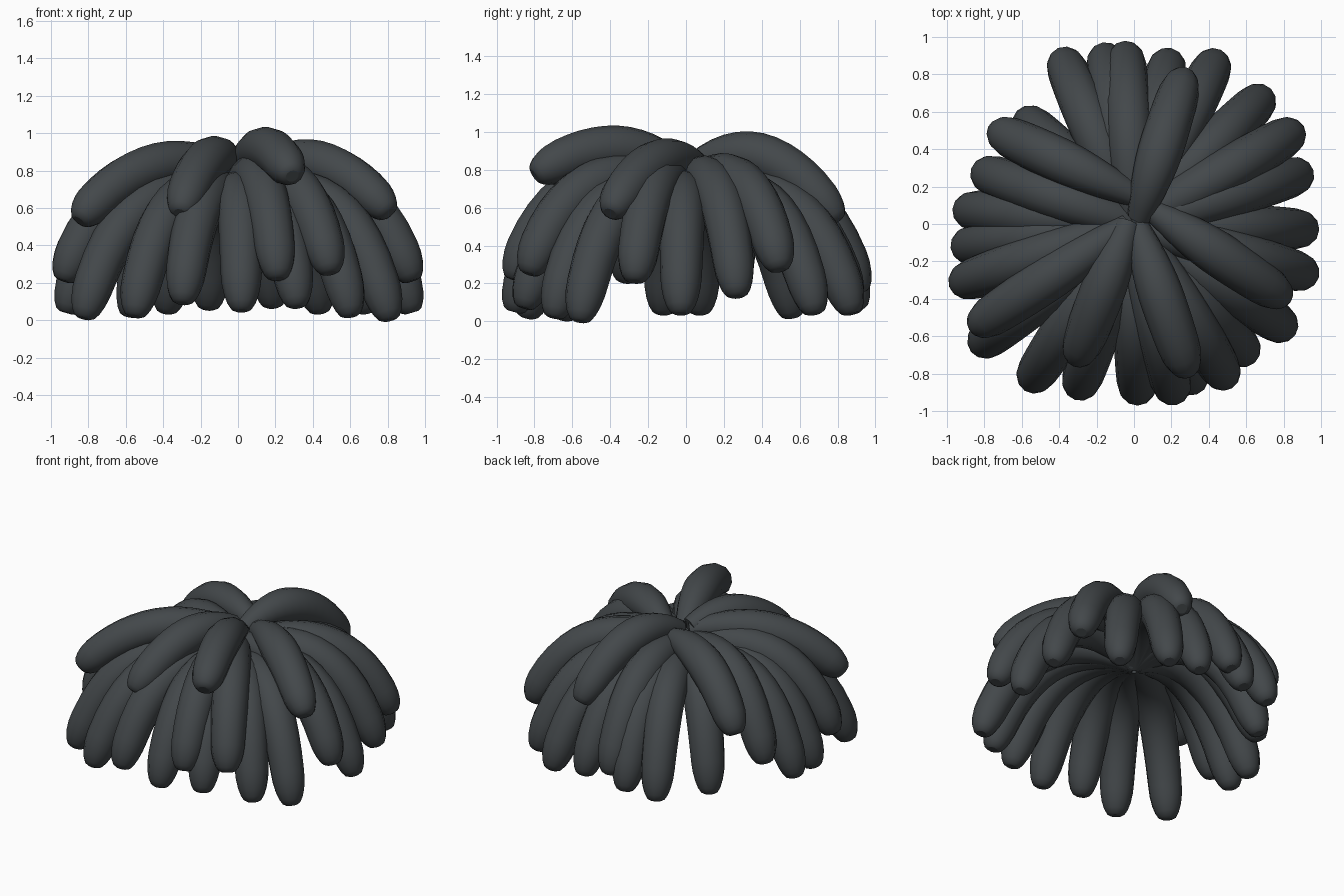
import bpy, bmesh, math
from mathutils import Vector

if "Cube" in bpy.data.objects:
    bpy.data.objects.remove(bpy.data.objects["Cube"])

SIDES, RINGS, RADIUS = 12, 18, 0.121

mat = bpy.data.materials.new("dark slate grey")
mat.diffuse_color = (0.056, 0.064, 0.069, 1)
mat.use_nodes = True
mat.node_tree.nodes["Principled BSDF"].inputs["Base Color"].default_value = mat.diffuse_color


def width(t, length, root_w):
    """Narrow root, full body, slightly tapered blunt tip."""
    if t < 0.5:
        body = RADIUS * (root_w + (1 - root_w) * math.sin(t / 0.5 * math.pi / 2))
    else:
        body = RADIUS * (1 - 0.16 * ((t - 0.5) / 0.5) ** 2)
    left = (1 - t) * length / 0.12
    if left < 1:
        body *= 0.35 + 0.65 * math.sqrt(max(0, 1 - (1 - left) ** 2))
    return body


def lock(name, root, tip, ctrl_r, ctrl_z, root_w):
    """One drooping tube from the root to the tip, along a bent arc."""
    p0, p2 = Vector(root), Vector(tip)
    p1 = p0.lerp(p2, ctrl_r)
    p1.z = ctrl_z
    out = Vector((p2.x - p0.x, p2.y - p0.y, 0)).normalized()
    side = Vector((-out.y, out.x, 0))
    length = ((p1 - p0).length + (p2 - p1).length + (p2 - p0).length * 2) / 3 * 0.8
    # even steps along the body, finer steps round the tip
    ts = [0.88 * i / (RINGS - 6) for i in range(RINGS - 5)]
    ts += [0.88 + 0.12 * math.sin(i / 5 * math.pi / 2) for i in range(1, 6)]
    bm = bmesh.new()
    rings = []
    for t in ts:
        c = p0 * (1 - t) ** 2 + p1 * 2 * t * (1 - t) + p2 * t * t
        tan = ((p1 - p0) * (1 - t) + (p2 - p1) * t).normalized()
        nor = tan.cross(side)
        r = width(t, length, root_w)
        rings.append([bm.verts.new(c + (side * math.cos(a) + nor * math.sin(a)) * r)
                      for a in (2 * math.pi * k / SIDES for k in range(SIDES))])
    for a, b in zip(rings, rings[1:]):
        for k in range(SIDES):
            j = (k + 1) % SIDES
            bm.faces.new((a[k], a[j], b[j], b[k]))
    bm.faces.new(rings[0][::-1])
    bm.faces.new(rings[-1])
    bmesh.ops.recalc_face_normals(bm, faces=bm.faces)
    for f in bm.faces:
        f.smooth = len(f.verts) == 4
    me = bpy.data.meshes.new(name)
    bm.to_mesh(me)
    bm.free()
    me.materials.append(mat)
    bpy.context.collection.objects.link(bpy.data.objects.new(name, me))


# lower and middle tiers: outermost x, y and lowest z of each lock
lower = [
    (-0.41, 0.95, 0.05), (-0.17, 0.98, 0.07), (-0.05, 0.99, 0.16), (0.20, 0.95, 0.08),
    (0.47, 0.94, 0.05), (0.74, 0.73, 0.05), (0.92, 0.53, 0.28), (0.97, 0.29, 0.14),
    (1.00, -0.03, 0.05), (1.00, -0.29, 0.22), (0.87, -0.60, 0.01), (0.65, -0.75, 0.03),
    (0.53, -0.89, 0.26), (0.34, -0.92, 0.08), (0.23, -0.98, 0.23), (0.02, -0.98, 0.06),
    (-0.32, -0.95, 0.10), (-0.59, -0.90, 0.03), (-0.88, -0.69, 0.02), (-1.00, -0.34, 0.22),
    (-0.99, -0.13, 0.05), (-0.98, 0.08, 0.05), (-0.88, 0.30, 0.20), (-0.63, 0.61, 0.03),
]
for i, (x, y, z) in enumerate(lower):
    r = math.hypot(x, y)
    s = (r - 0.07) / r
    mid = z > 0.12
    root = (-x / r * 0.02, -y / r * 0.02, 0.70 if mid else 0.59)
    lock(f"{'middle' if mid else 'lower'}_lock_{i + 1}", root, (x * s, y * s, z - 0.01),
         0.72, 0.97 if mid else 0.94, 0.7)

# upper tier: root, tip, bend distance (share of reach), bend height
upper = [
    ((0.03, 0.04, 0.82), (0.27, 0.80, 0.53), 0.52, 1.05),
    ((-0.01, 0.16, 0.82), (-0.74, 0.50, 0.46), 0.62, 0.93),
    ((-0.03, -0.01, 0.82), (-0.85, -0.55, 0.53), 0.60, 0.95),
    ((-0.03, 0.0, 0.84), (-0.31, -0.73, 0.57), 0.52, 0.98),
    ((0.02, -0.02, 0.82), (0.29, -0.80, 0.77), 0.50, 1.03),
    ((0.12, 0.06, 0.82), (0.81, -0.40, 0.57), 0.52, 0.96),
]
for i, (root, tip, cr, cz) in enumerate(upper):
    lock(f"upper_lock_{i + 1}", root, tip, cr, cz, 0.55)
